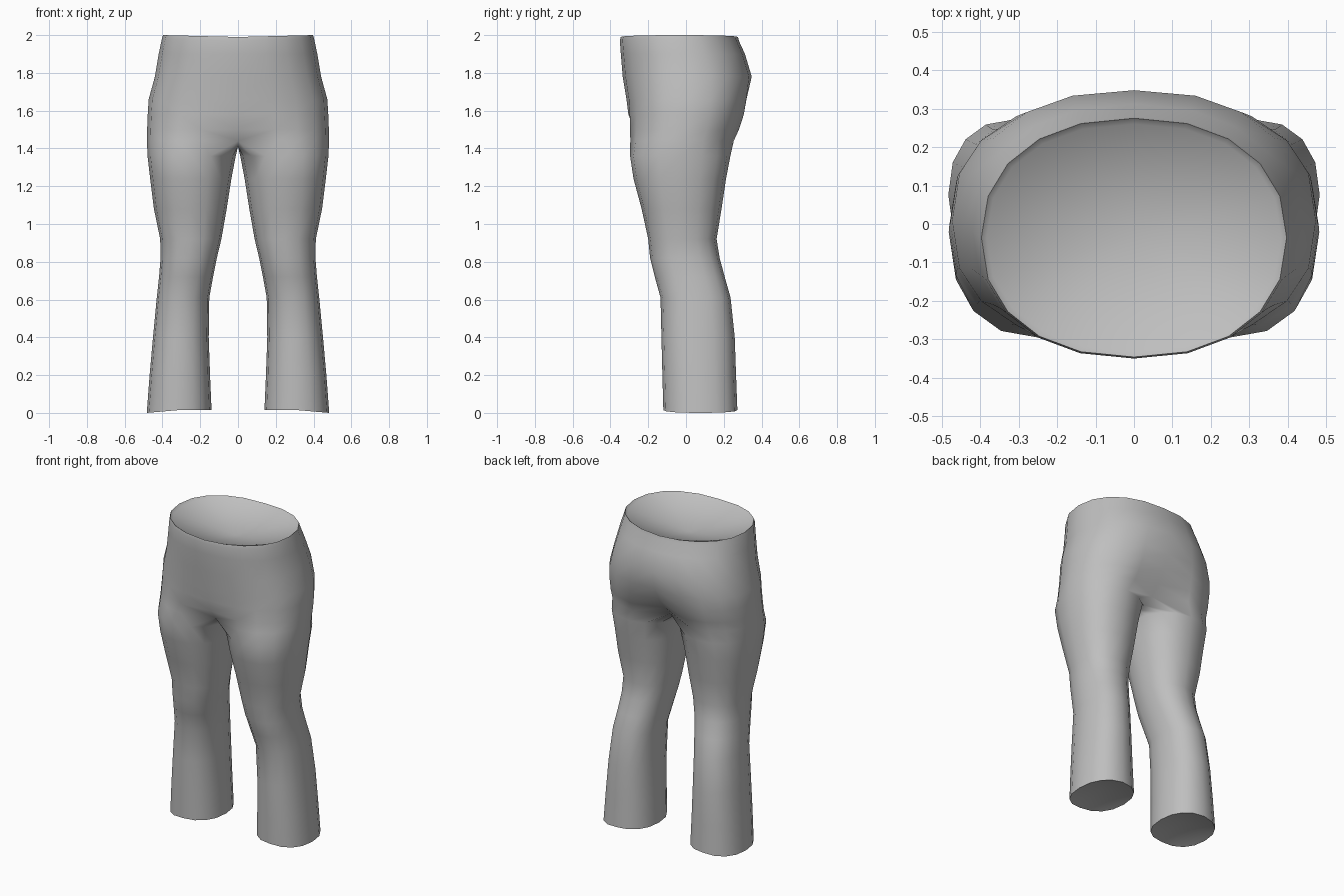
import bpy, bmesh
from math import sin, cos, radians, copysign

cube = bpy.data.objects.get("Cube")
if cube:
    bpy.data.objects.remove(cube)

SIDES = 16   # points round a leg; the first ARC of them run up the pelvis
ARC = 11

# Leg sections: z, inner x, outer x, front y, back y
LEGS = [(0.00, .14, .483, -.12, .272), (.20, .148, .468, -.125, .265),
        (.40, .155, .45, -.13, .258), (.61, .152, .43, -.135, .236),
        (.72, .132, .418, -.165, .205), (.82, .112, .41, -.19, .178),
        (.92, .088, .412, -.2, .162), (1.08, .06, .445, -.235, .188),
        (1.24, .035, .465, -.278, .212), (1.36, .012, .479, -.296, .235)]

# Pelvis sections: z, half width, front y, back y, roundness, leg shape weight,
# front dip, back dip
PELVIS = [(1.44, .482, -.302, .26, .84, .4, .07, .1), (1.50, .481, -.305, .29, .82, .2, .03, .075),
          (1.58, .478, -.31, .318, .82, .06, .005, .04), (1.66, .473, -.315, .332, .82, 0, 0, .012),
          (1.78, .44, -.335, .348, .86, 0, 0, 0), (1.90, .42, -.345, .312, .9, 0, 0, 0),
          (1.97, .403, -.35, .28, .9, 0, 0, 0), (1.99, .397, -.346, .275, .9, 0, 0, 0),
          (1.975, .383, -.33, .26, .9, 0, 0, 0)]


def oval(x0, x1, y0, y1, angle, power):
    """Point on a slightly squared oval between the given limits."""
    c, s = cos(radians(angle)), sin(radians(angle))
    return ((x0 + x1) / 2 + (x1 - x0) / 2 * copysign(abs(c) ** power, c),
            (y0 + y1) / 2 + (y1 - y0) / 2 * copysign(abs(s) ** power, s))


def leg_point(i, x0, x1, y0, y1):
    return oval(x0, x1, y0, y1, 22.5 * i - 112.5, .88)


bm = bmesh.new()


def bridge(low, high, closed):
    for i in range(len(low) if closed else ARC - 1):
        j = (i + 1) % len(low)
        bm.faces.new((low[i], low[j], high[j], high[i]))


# Leg tube, with the hem raised a little except at the outside
rings = []
for z, x0, x1, y0, y1 in LEGS:
    ring = []
    for i in range(SIDES):
        x, y = leg_point(i, x0, x1, y0, y1)
        lift = min(.015, .03 * (x1 - x) / (x1 - x0)) if z == 0 else 0
        ring.append(bm.verts.new((x, y, z + lift)))
    rings.append(ring)
for low, high in zip(rings, rings[1:]):
    bridge(low, high, True)

# Shallow hollow inside the hem
cuff = bm.verts.new((.31, .075, .06))
for i in range(SIDES):
    bm.faces.new((rings[0][(i + 1) % SIDES], rings[0][i], cuff))

# Pelvis arcs from front centre, round the hip, to back centre
arcs = []
for z, w, y0, y1, power, mix, dip0, dip1 in PELVIS:
    arc = []
    for i in range(ARC):
        px, py = oval(-w, w, y0, y1, 18 * i - 90, power)
        lx, ly = leg_point(i, 0, w, y0, y1)
        x, y = px + (lx - px) * mix, py + (ly - py) * mix
        if i == 0:
            x, y = 0, y0 + dip0
        elif i == ARC - 1:
            x, y = 0, y1 - dip1
        # The waistband rises slightly towards the hips
        rise = .01 * x / w if z > 1.95 else 0
        arc.append(bm.verts.new((x, y, z + rise)))
    arcs.append(arc)

# Crotch seam joins the inner leg to the centre plane
seam = []
for i in range(ARC, SIDES):
    t = (i - ARC + 1) / (SIDES - ARC + 1)
    y = arcs[0][-1].co.y * (1 - t) + arcs[0][0].co.y * t
    seam.append(bm.verts.new((0, y, 1.44 - .03 * min(1, 8 * t * (1 - t)))))
bridge(rings[-1], arcs[0] + seam, True)
for low, high in zip(arcs, arcs[1:]):
    bridge(low, high, False)

# Shallow lining closing the waistband
lining = bm.verts.new((0, -.03, 1.9))
for a, b in zip(arcs[-1], arcs[-1][1:]):
    bm.faces.new((a, b, lining))

bmesh.ops.recalc_face_normals(bm, faces=bm.faces[:])
mesh = bpy.data.meshes.new("trousers")
bm.to_mesh(mesh)
bm.free()
trousers = bpy.data.objects.new("trousers", mesh)
bpy.context.collection.objects.link(trousers)

# Plain grey cloth
cloth = bpy.data.materials.new("grey cloth")
cloth.use_nodes = True
grey = (.52, .52, .52, 1)
cloth.diffuse_color = grey
cloth.node_tree.nodes["Principled BSDF"].inputs["Base Color"].default_value = grey
mesh.materials.append(cloth)

# Smooth shading, then mirror the half to the other side
bpy.ops.object.select_all(action='DESELECT')
bpy.context.view_layer.objects.active = trousers
trousers.select_set(True)
bpy.ops.object.shade_smooth_by_angle(angle=radians(65))
mirror = trousers.modifiers.new("mirror", 'MIRROR')
mirror.use_clip = True
mirror.merge_threshold = .001
